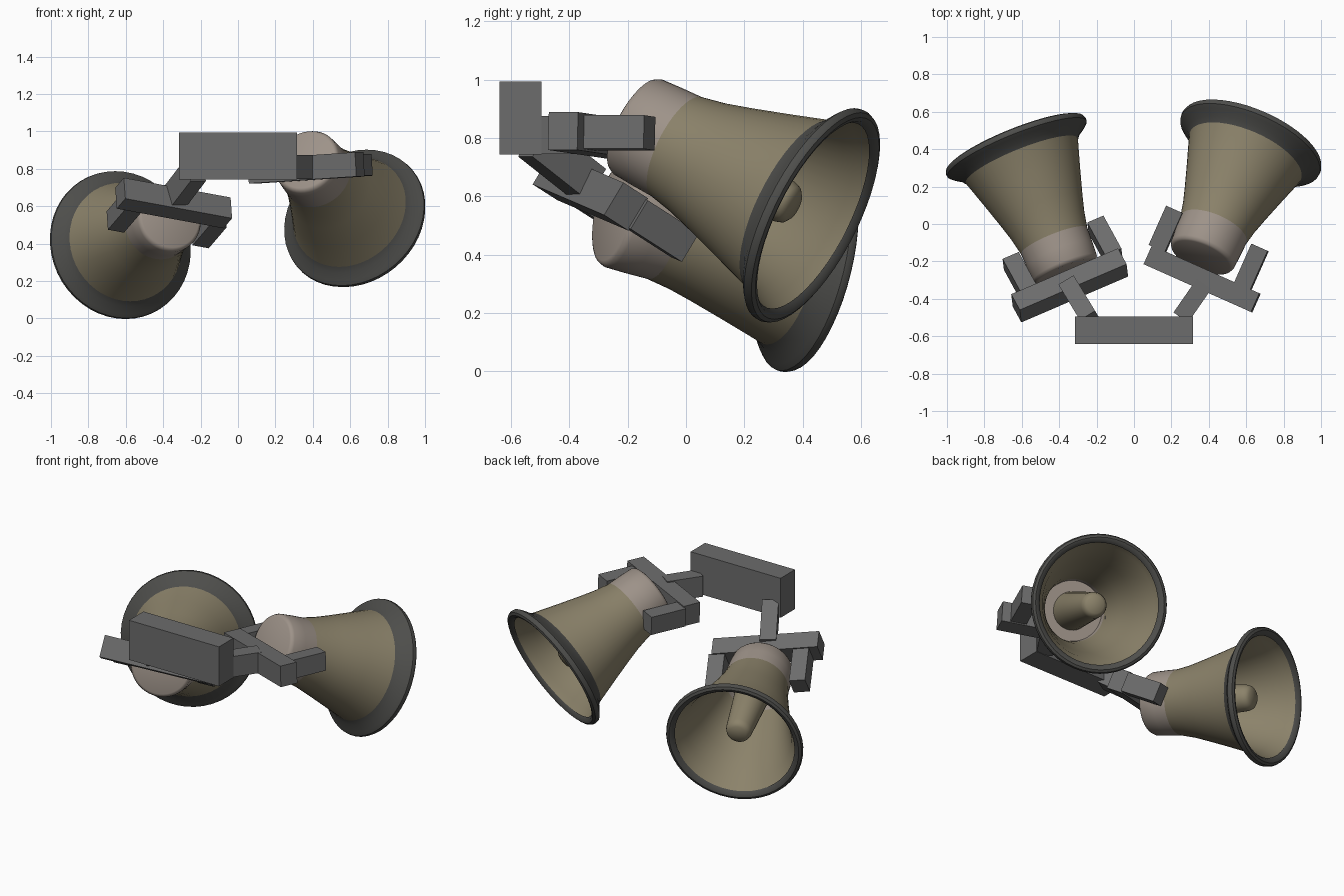
import bpy, bmesh, math
from mathutils import Vector, Matrix

if "Cube" in bpy.data.objects:
    bpy.data.objects.remove(bpy.data.objects["Cube"])


def material(name, rgb):
    m = bpy.data.materials.new(name)
    m.diffuse_color = (*rgb, 1)
    m.use_nodes = True
    m.node_tree.nodes["Principled BSDF"].inputs["Base Color"].default_value = m.diffuse_color
    return m


STEEL = material("steel_grey", (0.15, 0.15, 0.15))
KHAKI = material("khaki", (0.26, 0.225, 0.145))
TAUPE = material("taupe", (0.34, 0.29, 0.25))
DARK = material("dark_lip", (0.075, 0.075, 0.07))


def finish(name, bm, mat, matrix, smooth=False):
    bmesh.ops.recalc_face_normals(bm, faces=bm.faces)
    me = bpy.data.meshes.new(name)
    bm.to_mesh(me)
    bm.free()
    me.materials.append(mat)
    ob = bpy.data.objects.new(name, me)
    ob.matrix_world = matrix
    bpy.context.collection.objects.link(ob)
    if smooth:
        bpy.ops.object.select_all(action='DESELECT')
        ob.select_set(True)
        bpy.context.view_layer.objects.active = ob
        bpy.ops.object.shade_smooth_by_angle(angle=math.radians(40))
    return ob


def lathe(name, profile, mat, matrix, steps=48):
    """Revolve (distance along axis, radius) points about local z."""
    bm = bmesh.new()
    verts = [bm.verts.new((r, 0, s)) for s, r in profile]
    edges = [bm.edges.new(p) for p in zip(verts, verts[1:])]
    bmesh.ops.spin(bm, geom=verts + edges, cent=(0, 0, 0), axis=(0, 0, 1),
                   angle=math.tau, steps=steps)
    bmesh.ops.remove_doubles(bm, verts=bm.verts, dist=1e-4)
    return finish(name, bm, mat, matrix, True)


def box(name, centre, size, matrix=Matrix()):
    bm = bmesh.new()
    bmesh.ops.create_cube(bm, size=1)
    bmesh.ops.scale(bm, vec=size, verts=bm.verts)
    bmesh.ops.translate(bm, vec=centre, verts=bm.verts)
    return finish(name, bm, STEEL, matrix)


def frame(origin, x, y):
    """Matrix with local x along x and local y as near y as possible."""
    x = Vector(x).normalized()
    z = x.cross(Vector(y)).normalized()
    m = Matrix((x, z.cross(x), z)).transposed().to_4x4()
    m.translation = origin
    return m


def horn(side, mouth, axis):
    d = Vector(axis).normalized()
    m = d.to_track_quat('Z', 'Y').to_matrix().to_4x4()
    m.translation = Vector(mouth) - d * 0.72
    # closed driver housing at the back
    lathe(side + "_driver_cap",
          [(0, 0), (0, 0.162), (0.006, 0.175), (0.022, 0.183), (0.1, 0.188),
           (0.18, 0.191), (0.18, 0.18), (0.14, 0.175), (0.14, 0)], TAUPE, m)
    # flared hollow bell
    lathe(side + "_bell",
          [(0.18, 0.18), (0.18, 0.191), (0.27, 0.209), (0.36, 0.234), (0.5, 0.276),
           (0.66, 0.326), (0.735, 0.358), (0.69, 0.338), (0.65, 0.314), (0.5, 0.264),
           (0.36, 0.222), (0.27, 0.197), (0.18, 0.18)], KHAKI, m)
    # rolled dark rim
    lathe(side + "_rim",
          [(0.65, 0.322), (0.68, 0.345), (0.705, 0.382), (0.722, 0.401), (0.736, 0.403),
           (0.75, 0.397), (0.757, 0.382), (0.752, 0.365), (0.735, 0.352)], DARK, m)
    # central tongue inside the bell
    lathe(side + "_tongue",
          [(0.14, 0.112), (0.3, 0.1), (0.62, 0.076), (0.645, 0.068),
           (0.66, 0.05), (0.664, 0)], KHAKI, m, 32)


def bracket(side, m, inner):
    # U-shaped yoke, arms slightly offset towards the middle
    box(side + "_yoke_bar", (0, 0, 0), (0.63, 0.11, 0.13), m)
    for s, label in ((1, "inner"), (-1, "outer")):
        box(f"{side}_yoke_{label}_arm", (inner * (s * 0.25 + 0.035), 0.165, 0),
            (0.095, 0.23, 0.115), m)


def link(side, a, b):
    a, b = Vector(a), Vector(b)
    d = b - a
    m = frame((a + b) / 2, (d.y, -d.x, 0), d)
    box(side + "_link", (0, 0, 0), (0.095, d.length, 0.13), m)


# mounting block
box("mounting_block", (0, -0.568, 0.868), (0.63, 0.145, 0.25))

# left horn, nearly level on a steep yoke
horn("left", (-0.625, 0.40, 0.395), (-0.367, 0.909, -0.20))
bracket("left", frame((-0.344, -0.328, 0.617), (0.906, 0.389, -0.167),
                      (-0.419, 0.765, -0.49)), 1)
link("left", (-0.23, -0.52, 0.79), (-0.345, -0.33, 0.64))

# right horn, pitched down on a level yoke
horn("right", (0.62, 0.42, 0.54), (0.361, 0.831, -0.423))
bracket("right", frame((0.364, -0.294, 0.805), (0.914, -0.407, 0.06),
                       (0.407, 0.914, 0)), -1)
link("right", (0.25, -0.50, 0.81), (0.375, -0.32, 0.81))
